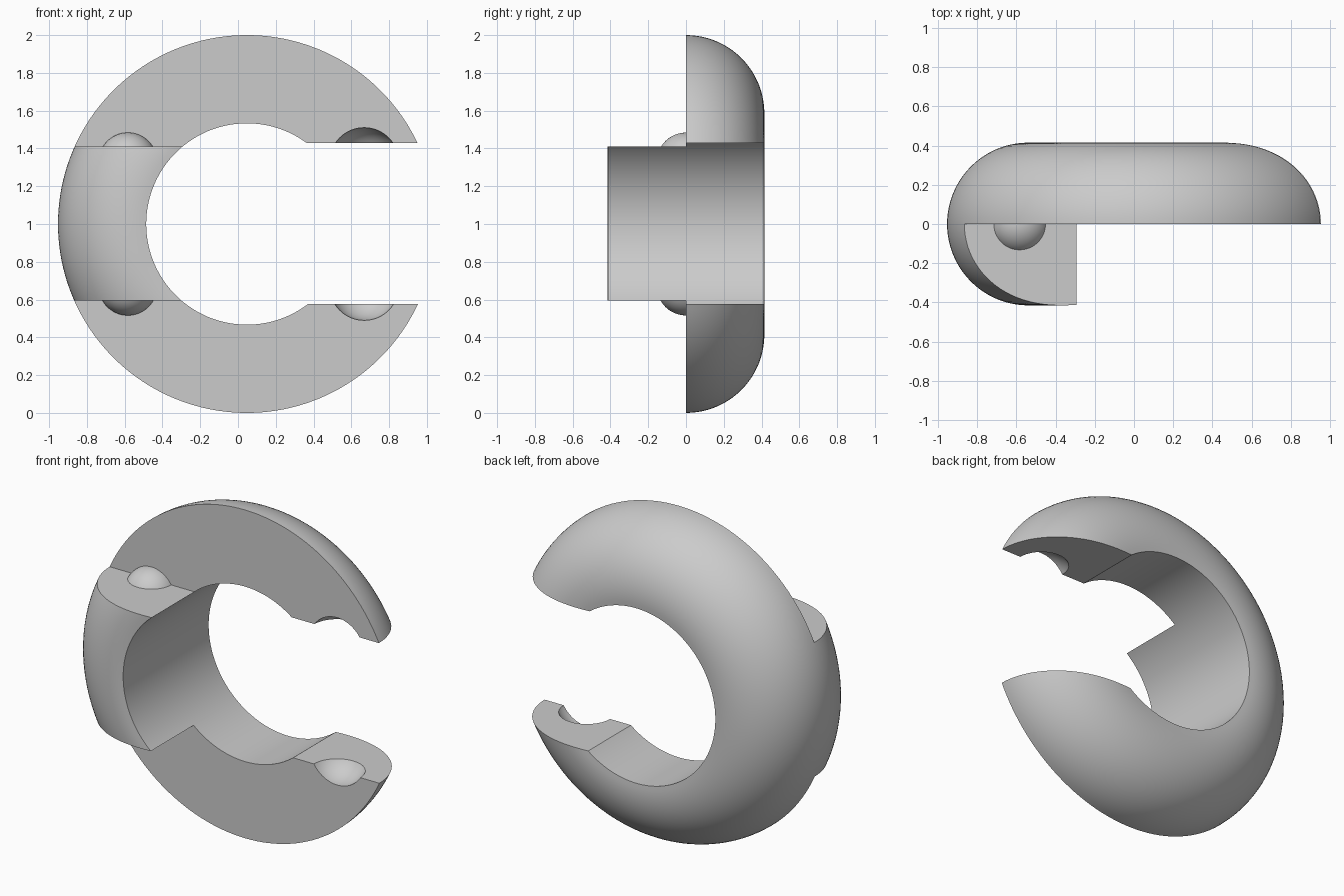
import bpy, bmesh, math
from mathutils import Vector, Matrix

cube = bpy.data.objects.get("Cube")
if cube:
    bpy.data.objects.remove(cube, do_unlink=True)

CX, CZ = 0.047, 1.0           # ring axis runs along y
MAJOR, MINOR, BORE = 0.585, 0.415, 0.533
STEPS = 160

gray = bpy.data.materials.new("light gray")
gray.use_nodes = True
COLOR = (0.6, 0.6, 0.6, 1)
gray.diffuse_color = COLOR
gray.node_tree.nodes["Principled BSDF"].inputs["Base Color"].default_value = COLOR


def make_object(name, bm, location=(0, 0, 0)):
    bmesh.ops.recalc_face_normals(bm, faces=bm.faces)
    mesh = bpy.data.meshes.new(name)
    bm.to_mesh(mesh)
    bm.free()
    mesh.materials.append(gray)
    obj = bpy.data.objects.new(name, mesh)
    obj.location = location
    bpy.context.collection.objects.link(obj)
    return obj


def box(name, low, high):
    low, high = Vector(low), Vector(high)
    bm = bmesh.new()
    bmesh.ops.create_cube(bm, size=1, matrix=Matrix.Diagonal((*(high - low), 1)))
    return make_object(name, bm, (low + high) / 2)


def sphere(name, location, radius):
    bm = bmesh.new()
    bmesh.ops.create_uvsphere(bm, u_segments=48, v_segments=32, radius=radius)
    return make_object(name, bm, location)


def combine(target, tool, operation):
    tool.hide_render = True
    mod = target.modifiers.new(tool.name, "BOOLEAN")
    mod.operation, mod.solver, mod.object = operation, "EXACT", tool
    bpy.context.view_layer.objects.active = target
    bpy.ops.object.modifier_apply(modifier=mod.name)
    bpy.data.objects.remove(tool, do_unlink=True)


# Ring: rounded outside with a straight bore, lathed around y
limit = math.acos((BORE - MAJOR) / MINOR)
bm = bmesh.new()
profile = []
for i in range(49):
    a = limit * (i / 24 - 1)
    profile.append(bm.verts.new((MAJOR + MINOR * math.cos(a), MINOR * math.sin(a), 0)))
edges = [bm.edges.new((profile[i - 1], profile[i])) for i in range(len(profile))]
bmesh.ops.spin(bm, geom=profile + edges, cent=(0, 0, 0), axis=(0, 1, 0),
               angle=2 * math.pi, steps=STEPS, use_merge=True)
bmesh.ops.remove_doubles(bm, verts=bm.verts, dist=1e-5)
ring = make_object("split_ring", bm, (CX, 0, CZ))

# Side opening, and front half removed except for the left hinge block
combine(ring, box("opening_cutter", (0.1, -1, 0.577), (2, 1, 1.43)), "DIFFERENCE")
combine(ring, box("front_upper_cutter", (-2, -1, 1.41), (2, 0, 3)), "DIFFERENCE")
combine(ring, box("front_lower_cutter", (-2, -1, -1), (2, 0, 0.595)), "DIFFERENCE")

# Locating balls on the hinge block and matching sockets at the opening
for side, label in ((1, "upper"), (-1, "lower")):
    combine(ring, sphere(label + "_ball", (-0.583, 0, CZ + side * 0.329), 0.155), "UNION")
    combine(ring, sphere(label + "_socket", (0.668, 0, CZ + side * 0.326), 0.184), "DIFFERENCE")

# Smooth curves with crisp cut edges
bpy.ops.object.select_all(action="DESELECT")
ring.select_set(True)
bpy.context.view_layer.objects.active = ring
bpy.ops.object.shade_smooth_by_angle(angle=math.radians(30))
